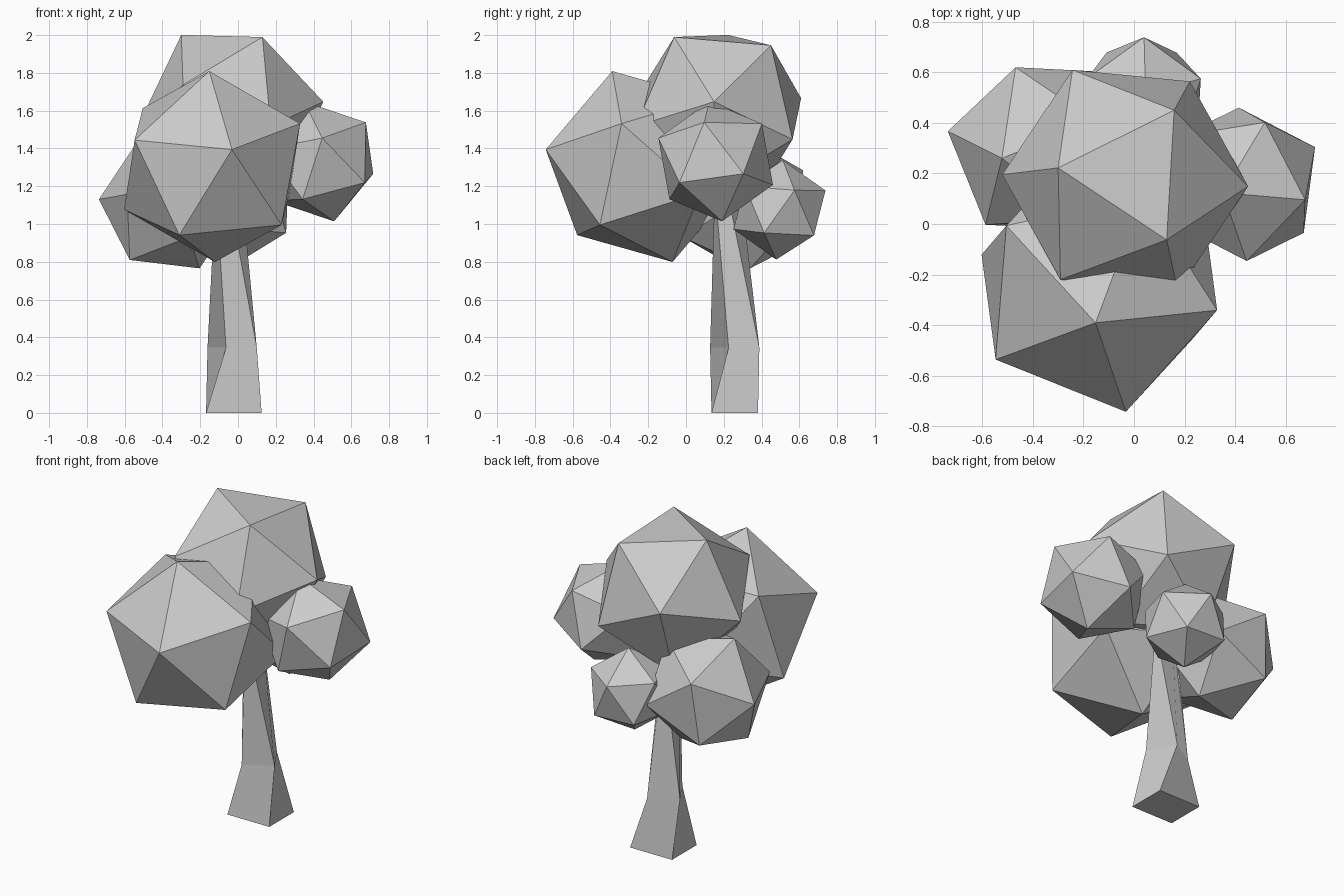
import bpy, bmesh, math
from mathutils import Vector, Matrix

if "Cube" in bpy.data.objects:
    bpy.data.objects.remove(bpy.data.objects["Cube"])


def add_object(name, bm):
    bmesh.ops.recalc_face_normals(bm, faces=bm.faces)
    mesh = bpy.data.meshes.new(name)
    bm.to_mesh(mesh)
    bm.free()
    obj = bpy.data.objects.new(name, mesh)
    bpy.context.collection.objects.link(obj)
    return obj


def leaf_ball(name, centre, radius, pole, neighbour):
    """Icosahedron turned so one corner points along pole and an adjacent one towards neighbour."""
    z = Vector(pole).normalized()
    n = Vector(neighbour)
    x = (n - z * n.dot(z)).normalized()
    rot = Matrix((x, z.cross(x), z)).transposed().to_4x4()
    bm = bmesh.new()
    bmesh.ops.create_icosphere(bm, subdivisions=1, radius=radius,
                               matrix=Matrix.Translation(centre) @ rot)
    return add_object(name, bm)


# Trunk: twisted four-sided loft (centre x, y, z, half width, half depth, turn)
rings = [(-.022, .258, 0, .147, .123, 0),
         (-.031, .258, .345, .095, .095, 31),
         (-.050, .220, 1.2, .048, .048, -51)]
bm = bmesh.new()
loops = []
for cx, cy, z, hx, hy, turn in rings:
    rot = Matrix.Rotation(math.radians(turn), 3, 'Z')
    loops.append([bm.verts.new(rot @ Vector((sx * hx, sy * hy, 0)) + Vector((cx, cy, z)))
                  for sx, sy in ((-1, -1), (1, -1), (1, 1), (-1, 1))])
for low, high in zip(loops, loops[1:]):
    for i in range(4):
        j = (i + 1) % 4
        bm.faces.new((low[i], low[j], high[j], high[i]))
bm.faces.new(loops[0][::-1])
bm.faces.new(loops[-1])
add_object("trunk", bm)

# Foliage: five tilted icosahedra
leaf_ball("foliage_front", (-.137, -.231, 1.304), .53, (-.015, -.16, .506), (.466, -.11, .228))
leaf_ball("foliage_top", (-.035, .172, 1.592), .49, (-.265, .05, .409), (.165, -.235, .397))
leaf_ball("foliage_right", (.43, .157, 1.331), .328, (.25, -.062, .21), (.285, .143, -.06))
leaf_ball("foliage_back", (.035, .495, 1.075), .264, (.005, .25, .105), (.225, .085, .105))
leaf_ball("foliage_left", (-.363, .30, 1.108), .38, (-.364, .065, .022), (-.142, -.045, .352))
